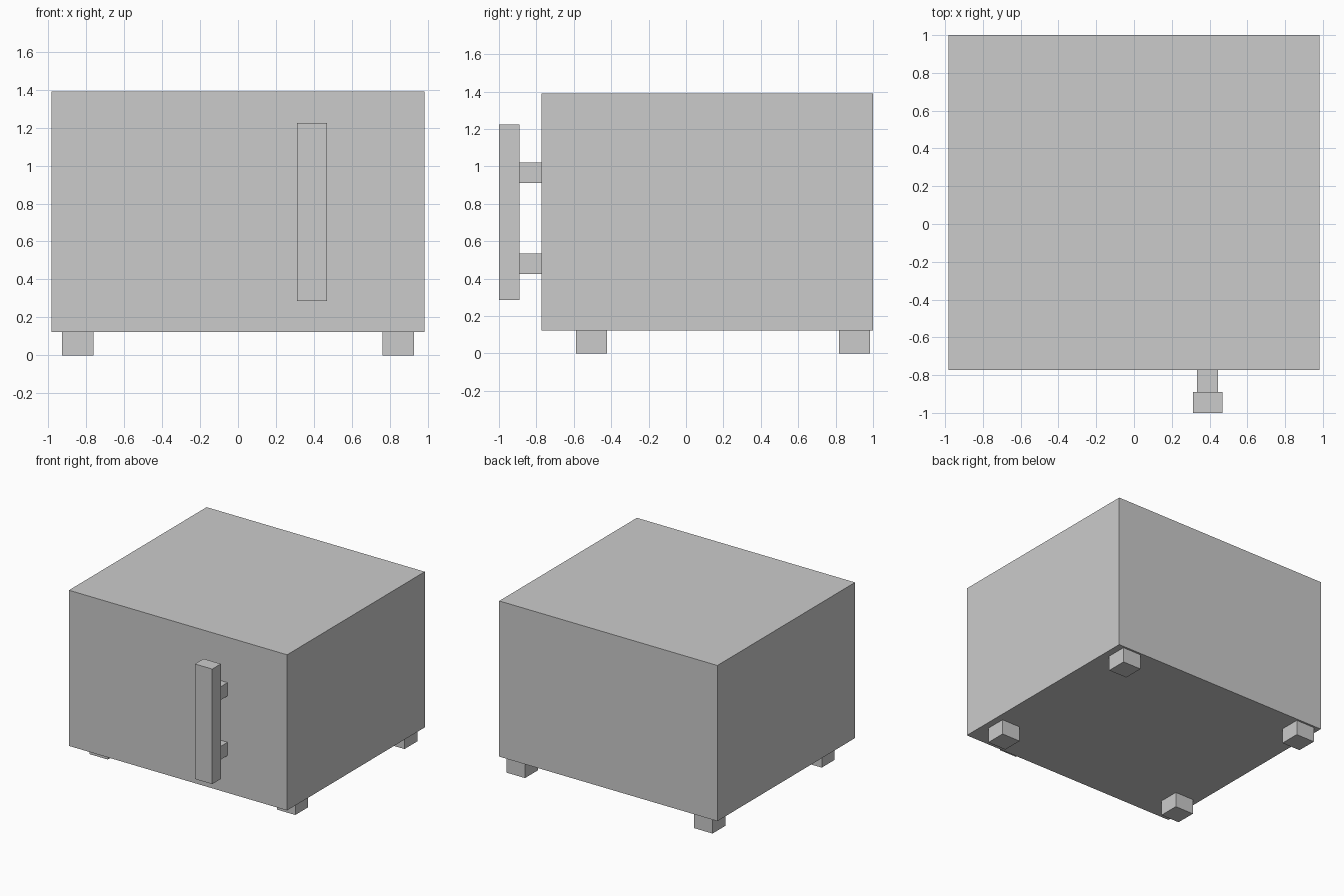
import bpy

if "Cube" in bpy.data.objects:
    bpy.data.objects.remove(bpy.data.objects["Cube"])


def box(name, x, y, z):
    """Axis-aligned box from (min, max) ranges."""
    bpy.ops.mesh.primitive_cube_add(size=1, location=[sum(r) / 2 for r in (x, y, z)])
    ob = bpy.context.object
    ob.name = name
    ob.scale = [r[1] - r[0] for r in (x, y, z)]
    bpy.ops.object.transform_apply(location=False, rotation=False, scale=True)
    return ob


# Cabinet body
box("cabinet_body", (-0.983, 0.983), (-0.772, 1.0), (0.122, 1.39))

# Four square feet
for depth, y in (("front", (-0.588, -0.422)), ("back", (0.818, 0.984))):
    for side, x in (("left", (-0.928, -0.762)), ("right", (0.762, 0.928))):
        box(f"{depth}_{side}_foot", x, y, (0.0, 0.122))

# Vertical door handle with two standoffs
box("handle_bar", (0.312, 0.468), (-1.0, -0.889), (0.286, 1.223))
for level, z in (("lower", (0.426, 0.534)), ("upper", (0.911, 1.02))):
    box(f"{level}_handle_mount", (0.334, 0.446), (-0.889, -0.772), z)
